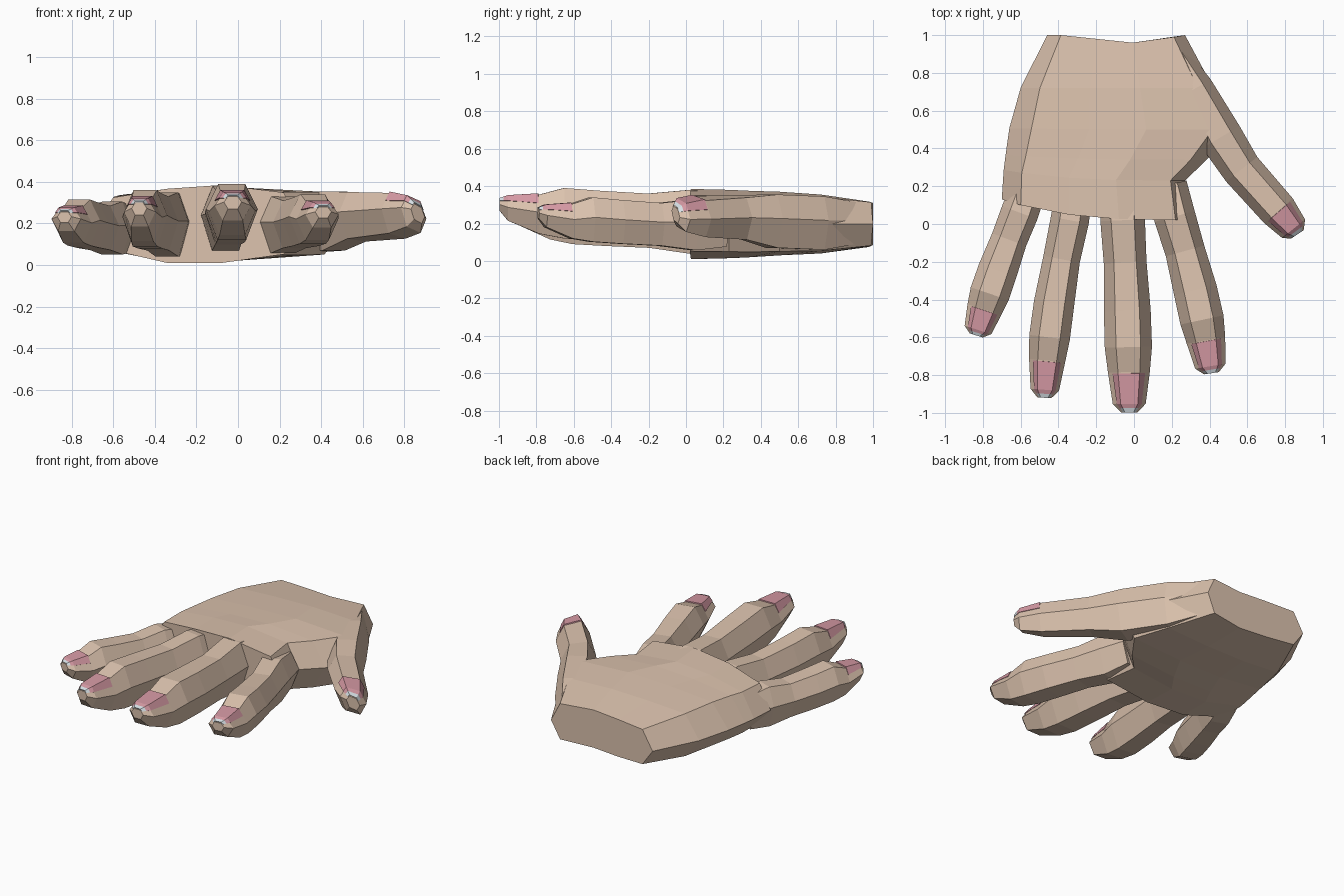
import bpy, bmesh
from mathutils import Vector

if "Cube" in bpy.data.objects:
    bpy.data.objects.remove(bpy.data.objects["Cube"])


def material(name, rgb):
    m = bpy.data.materials.new(name)
    m.diffuse_color = (*rgb, 1)
    m.use_nodes = True
    m.node_tree.nodes["Principled BSDF"].inputs["Base Color"].default_value = m.diffuse_color
    return m


skin = material("skin", (0.71, 0.54, 0.42))
pink = material("nail_pink", (0.67, 0.32, 0.37))
white = material("nail_tip_white", (0.72, 0.79, 0.83))


def loft(name, rings, mats, closed=True):
    """Skin a row of point rings; closed rings get end caps, open strips get one material per row."""
    bm = bmesh.new()
    vs = [[bm.verts.new(p) for p in r] for r in rings]
    n = len(vs[0])
    for k, (a, b) in enumerate(zip(vs, vs[1:])):
        for i in range(n if closed else n - 1):
            j = (i + 1) % n
            f = bm.faces.new((a[i], a[j], b[j], b[i]))
            if not closed:
                f.material_index = max(0, k - 1)
    if closed:
        bm.faces.new(vs[0])
        bm.faces.new(vs[-1])
    bmesh.ops.recalc_face_normals(bm, faces=bm.faces)
    if not closed and sum(f.normal.z for f in bm.faces) < 0:
        bmesh.ops.reverse_faces(bm, faces=bm.faces)
    me = bpy.data.meshes.new(name)
    bm.to_mesh(me)
    bm.free()
    for m in mats:
        me.materials.append(m)
    ob = bpy.data.objects.new(name, me)
    bpy.context.collection.objects.link(ob)
    return ob


# Palm sections from wrist to knuckles: y, left x, right x, bottom z, top z
PALM = [(1.0, -0.46, 0.27, 0.075, 0.32), (0.72, -0.60, 0.42, 0.04, 0.355),
        (0.50, -0.66, 0.51, 0.03, 0.37), (0.34, -0.68, 0.385, 0.02, 0.375),
        (0.23, -0.69, 0.27, 0.015, 0.38), (0.02, -0.70, 0.30, 0.01, 0.385)]


def palm_ring(k, y, xl, xr, zb, zt):
    drop = 0.01 * (k + 1)            # outer edge sinks toward the little finger
    skew = 0.11 * (k / 5) ** 3       # knuckle line falls back on that side
    dips = {0.36: 0.02, 0.62: 0.04, 0.92: 0.01} if k == 0 else {}

    def at(f, z):
        return (xl + (xr - xl) * f, y + skew * (1 - f) ** 3 - dips.get(f, 0), z)
    top = [at(f, zt - drop * d) for f, d in ((0.1, 1), (0.36, 0.3), (0.62, 0), (0.92, 0.6))]
    low = [at(f, zb + drop * d) for f, d in ((0.92, 0.7), (0.62, 0), (0.36, 0), (0.1, 1))]
    zm = (zb + zt) / 2
    return [at(0, zm - 0.01), *top, at(1, zm), *low]


loft("palm", [palm_ring(k, *row) for k, row in enumerate(PALM)], [skin])


def finger_rings(path, roll=0):
    """Six-sided sections set square to the finger's direction."""
    out = []
    for i, (x, y, w, zb, zt) in enumerate(path):
        a, b = path[max(i - 1, 0)], path[min(i + 1, len(path) - 1)]
        side = Vector((-(b[1] - a[1]), b[0] - a[0], 0)).normalized() * w
        side.z = -roll * w * max(0, i - 2) / 3

        def at(s, z):
            return Vector((x, y, z)) + side * s
        zm = zb + (zt - zb) * 0.55
        out.append([at(-1, zm), at(-0.52, zt), at(0.52, zt),
                    at(1, zm), at(0.55, zb), at(-0.55, zb)])
    return out


# Shared joint profile: position along finger, width factor, top z, thickness
JOINTS = [(-0.2, 0.95, 0.345, 0.26), (0, 1.0, 0.37, 0.31), (0.22, 0.96, 0.35, 0.26),
          (0.47, 1.05, 0.365, 0.265), (0.66, 1.06, 0.38, 0.27), (0.79, 0.94, 0.345, 0.21),
          (0.955, 0.74, 0.335, 0.13), (1, 0.36, 0.32, 0.06)]


def finger_path(bx, by, tx, ty, w, shift, thick, bend):
    path = []
    for t, wf, zt, h in JOINTS:
        sway = bend * 4 * t * (1 - t) if t > 0 else 0
        top = zt + shift
        path.append((bx + (tx - bx) * t + sway, by + (ty - by) * t, w * wf, top - h * thick, top))
    return path


# Knuckle x, y, tip x, y, half width, height shift, thickness factor, bend
PATHS = {
    "little_finger": finger_path(-0.605, 0.06, -0.835, -0.59, 0.10, -0.065, 0.82, -0.008),
    "ring_finger": finger_path(-0.34, 0.02, -0.475, -0.92, 0.102, -0.02, 1.0, -0.02),
    "middle_finger": finger_path(-0.06, 0.02, -0.025, -0.998, 0.118, 0.01, 1.0, 0.008),
    "index_finger": finger_path(0.215, 0.04, 0.41, -0.79, 0.11, -0.04, 0.88, 0.018),
    "thumb": [(0.19, 0.95, 0.06, 0.10, 0.305), (0.32, 0.715, 0.10, 0.06, 0.345),
              (0.46, 0.46, 0.115, 0.07, 0.355), (0.57, 0.29, 0.105, 0.12, 0.345),
              (0.765, 0.07, 0.10, 0.14, 0.335), (0.845, -0.025, 0.078, 0.17, 0.315),
              (0.865, -0.055, 0.04, 0.21, 0.285)],
}


def nail_strip(p, q, t, wrap):
    lift = Vector((0, 0, 0.007))
    l, tl, tr, r = [p[i].lerp(q[i], t) + lift for i in range(4)]
    return [tl.lerp(l, wrap), tl, tr, tr.lerp(r, wrap)]


for name, path in PATHS.items():
    rings = finger_rings(path, 0.35 if name == "thumb" else 0)
    loft(name, rings, [skin])

    # Nail plate: wraps the top and upper sides, with a narrow pale free edge
    a, b, c = rings[-3:]
    strips = [nail_strip(a, b, 0.04, 0.55), nail_strip(a, b, 1, 0.5),
              nail_strip(b, c, 0.5, 0.5), nail_strip(b, c, 1, 0.5)]
    nail = loft(name + "_nail", strips, [pink, white], closed=False)
    nail.modifiers.new("thickness", 'SOLIDIFY').thickness = 0.009
